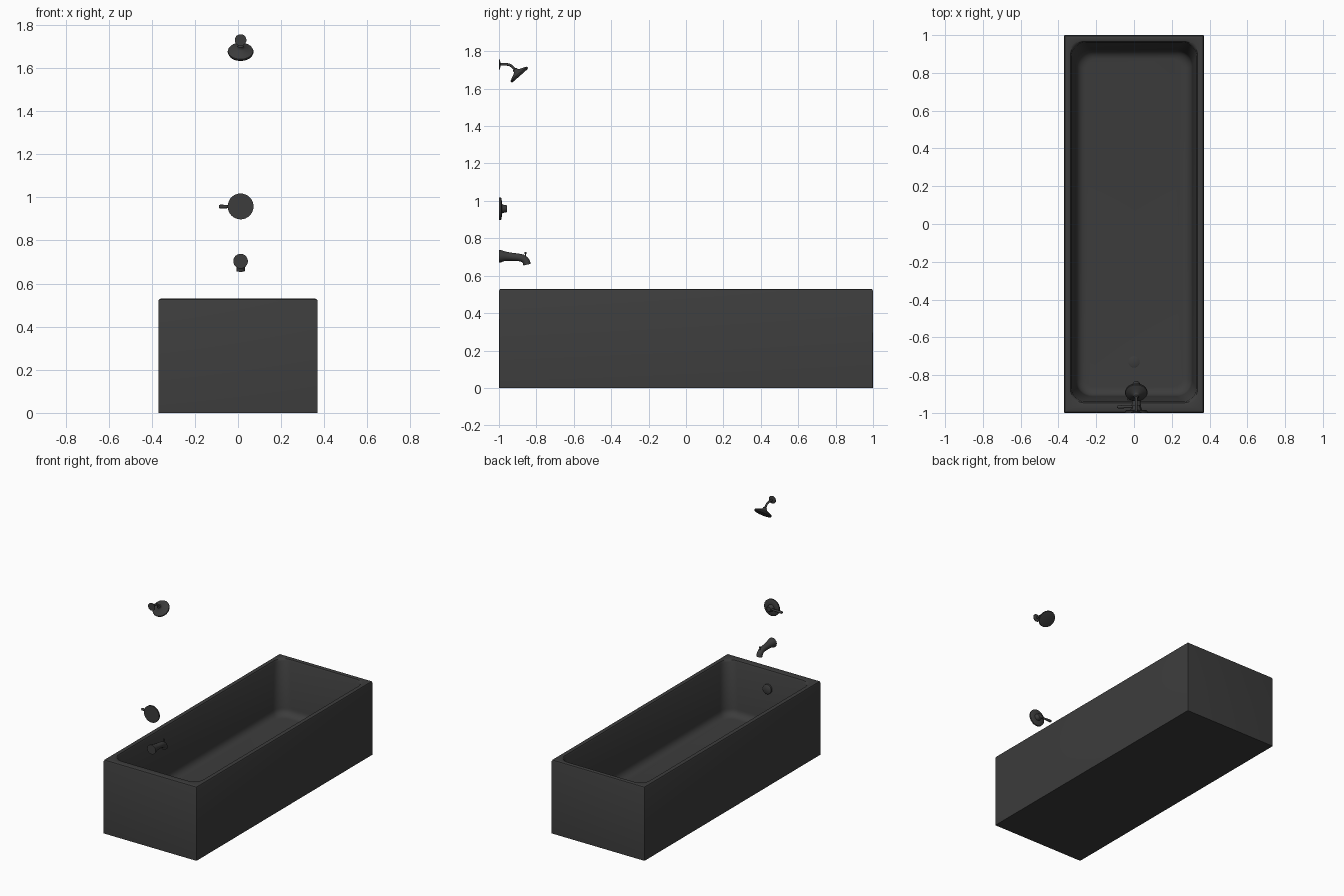
import bpy, bmesh, math
from mathutils import Vector

if "Cube" in bpy.data.objects:
    bpy.data.objects.remove(bpy.data.objects["Cube"])

grey = bpy.data.materials.new("dark_grey")
grey.use_nodes = True
grey.diffuse_color = (0.045, 0.045, 0.045, 1)
grey.node_tree.nodes["Principled BSDF"].inputs["Base Color"].default_value = grey.diffuse_color

CX = 0.012  # fixtures share one vertical line


def skin(name, loops, angle=40):
    """Bridge equal-sized closed loops and cap both ends."""
    bm = bmesh.new()
    rings = [[bm.verts.new(p) for p in loop] for loop in loops]
    n = len(rings[0])
    for a, b in zip(rings, rings[1:]):
        for i in range(n):
            j = (i + 1) % n
            bm.faces.new((a[i], a[j], b[j], b[i]))
    bm.faces.new(rings[0][::-1])
    bm.faces.new(rings[-1])
    bmesh.ops.recalc_face_normals(bm, faces=bm.faces)
    mesh = bpy.data.meshes.new(name)
    bm.to_mesh(mesh)
    bm.free()
    mesh.materials.append(grey)
    obj = bpy.data.objects.new(name, mesh)
    bpy.context.collection.objects.link(obj)
    bpy.ops.object.select_all(action='DESELECT')
    obj.select_set(True)
    bpy.context.view_layer.objects.active = obj
    bpy.ops.object.shade_smooth_by_angle(angle=math.radians(angle))
    return obj


def round_rect(hx, y0, y1, z, r, steps=8):
    """Rounded rectangle loop at height z."""
    pts = []
    corners = ((hx - r, y1 - r), (r - hx, y1 - r), (r - hx, y0 + r), (hx - r, y0 + r))
    for k, (x, y) in enumerate(corners):
        for i in range(steps + 1):
            a = math.pi / 2 * (k + i / steps)
            pts.append((x + r * math.cos(a), y + r * math.sin(a), z))
    return pts


def ring(center, axis, r, sides=32):
    q = Vector(axis).to_track_quat('Z', 'Y')
    return [Vector(center) + q @ Vector((r * math.cos(t), r * math.sin(t), 0))
            for t in (2 * math.pi * i / sides for i in range(sides))]


def lathe(name, origin, axis, profile, sides=32):
    """Turn (distance along axis, radius) pairs around an axis."""
    axis = Vector(axis).normalized()
    return skin(name, [ring(Vector(origin) + axis * d, axis, r, sides) for d, r in profile])


def tube(name, path, sides=24):
    """Sweep circles along (y, z, radius) points in the x = CX plane."""
    pts = [Vector((CX, y, z)) for y, z, r in path]
    loops = []
    for i, p in enumerate(pts):
        d = pts[min(i + 1, len(pts) - 1)] - pts[max(i - 1, 0)]
        u = Vector((0, -d.z, d.y)).normalized()
        r = path[i][2]
        loops.append([p + Vector((r * math.cos(t), 0, 0)) + u * r * math.sin(t)
                      for t in (2 * math.pi * k / sides for k in range(sides))])
    return skin(name, loops, 50)


# Tub: outer shell, rounded rim, sloping basin walls and coved floor
tub = [round_rect(0.37, -1, 1, z, 0.004) for z in (0, 0.518)]
tub += [round_rect(0.366, -0.996, 0.996, 0.527, 0.004),
        round_rect(0.358, -0.988, 0.988, 0.53, 0.005),
        round_rect(0.345, -0.955, 0.975, 0.53, 0.075),
        round_rect(0.337, -0.947, 0.967, 0.527, 0.075),
        round_rect(0.331, -0.941, 0.961, 0.515, 0.075)]
floor_z, cove = 0.15, 0.05
for i in range(7):
    a = math.pi / 2 * i / 6
    inset = cove * (1 - math.cos(a))
    tub.append(round_rect(0.308 - inset, -0.912 + inset, 0.922 - inset,
                          floor_z + cove * (1 - math.sin(a)), 0.085 - inset * 0.6))
skin("bathtub", tub)

# Overflow plate and floor drain
lathe("overflow_plate", (0, -0.932, 0.40), (0, 1, 0.08),
      [(0, 0.034), (0.014, 0.034), (0.018, 0.029)])
lathe("floor_drain", (0, -0.73, floor_z - 0.002), (0, 0, 1), [(0, 0.03), (0.004, 0.03), (0.006, 0.026)])

# Tub spout with diverter knob
tube("tub_spout", [(-1, 0.704, 0.034), (-0.99, 0.704, 0.033), (-0.97, 0.704, 0.026),
                   (-0.94, 0.702, 0.022), (-0.90, 0.699, 0.020), (-0.875, 0.694, 0.020),
                   (-0.86, 0.684, 0.020), (-0.853, 0.672, 0.020), (-0.85, 0.659, 0.020)])
lathe("diverter_knob", (CX, -0.858, 0.69), (0, 0, 1),
      [(0, 0.003), (0.026, 0.003), (0.028, 0.006), (0.036, 0.006), (0.038, 0.004)], 16)

# Valve plate, hub and side lever
lathe("valve_plate", (CX, -1, 0.958), (0, 1, 0),
      [(0, 0.06), (0.010, 0.06), (0.014, 0.054), (0.016, 0.03)])
lathe("valve_hub", (CX, -0.988, 0.958), (0, 1, 0),
      [(0, 0.027), (0.01, 0.022), (0.028, 0.019), (0.031, 0.016)])
lathe("valve_lever", (CX, -0.968, 0.957), (-1, 0, 0),
      [(0, 0.007), (0.06, 0.007), (0.08, 0.009), (0.096, 0.009), (0.101, 0.005)], 16)

# Shower flange, bent arm and flared head
lathe("shower_flange", (CX, -1, 1.73), (0, 1, 0), [(0, 0.027), (0.004, 0.027), (0.008, 0.012)])
tube("shower_arm", [(-0.995, 1.73, 0.007), (-0.96, 1.73, 0.007), (-0.945, 1.728, 0.007),
                    (-0.933, 1.721, 0.007), (-0.905, 1.693, 0.007)], 16)
lathe("shower_head", (CX, -0.918, 1.706), (0, 0.66, -0.75),
      [(0, 0.008), (0.004, 0.013), (0.012, 0.014), (0.018, 0.020), (0.027, 0.040),
       (0.035, 0.058), (0.040, 0.060), (0.046, 0.058), (0.048, 0.050)])
